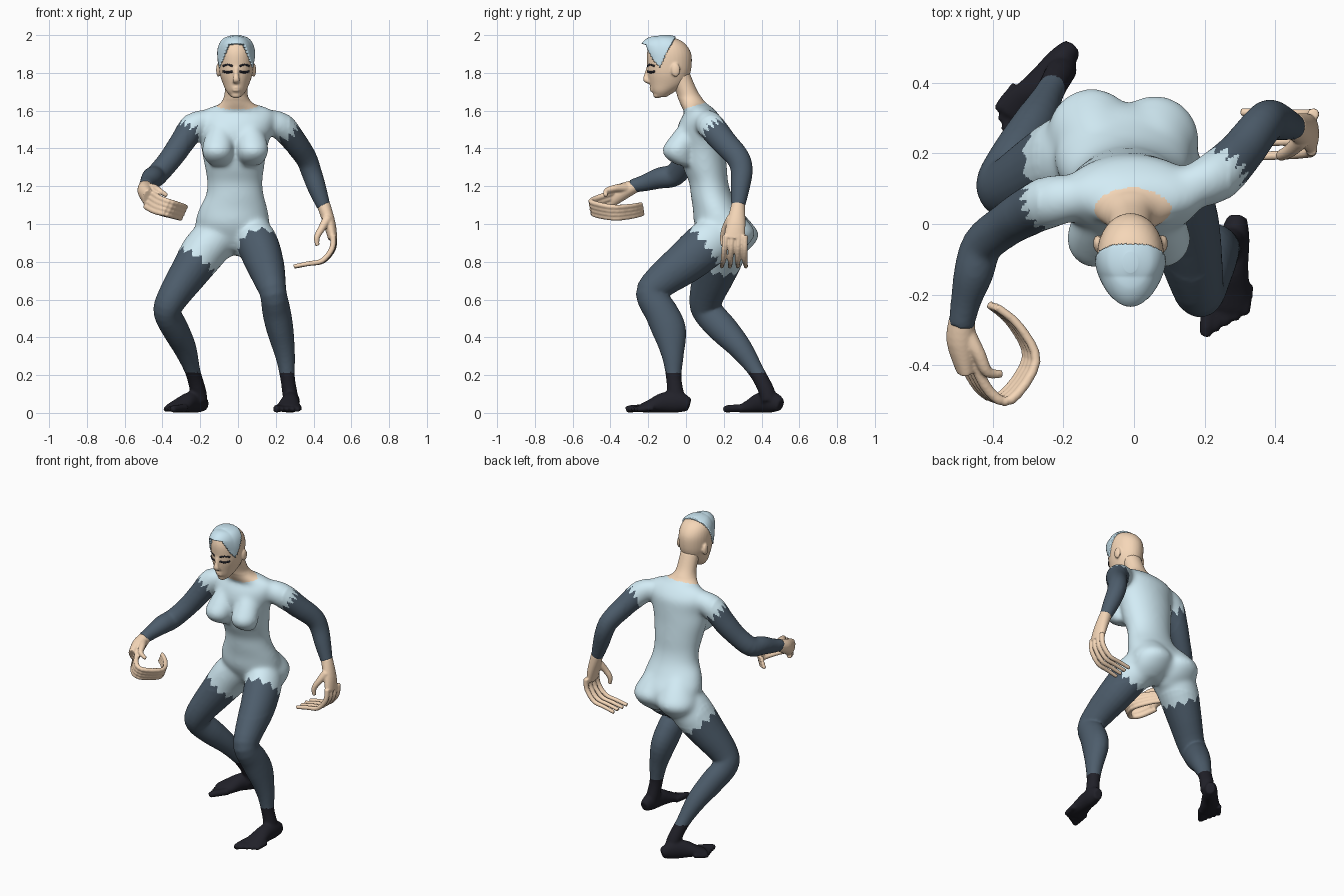
import bpy, bmesh, math
from mathutils import Vector, Matrix

def material(name, rgb):
    m = bpy.data.materials.new(name)
    m.diffuse_color = (*rgb, 1)
    return m

SKIN = material("skin", (0.92, 0.68, 0.48))
SUIT = material("pale_suit", (0.65, 0.84, 0.92))
SLEEVE = material("dark_sleeve", (0.075, 0.11, 0.15))
SOCK = material("black_sock", (0.015, 0.015, 0.022))
HAIR = material("hair", (0.60, 0.80, 0.90))

def spline(pts, k):
    """Catmull-Rom samples through tuples of any length."""
    p = [pts[0]] + list(pts) + [pts[-1]]
    out = []
    for i in range(1, len(p) - 2):
        for s in range(k):
            t = s / k
            out.append([0.5 * (2*b + (c-a)*t + (2*a-5*b+4*c-d)*t*t + (3*b-a-3*c+d)*t**3)
                        for a, b, c, d in zip(p[i-1], p[i], p[i+1], p[i+2])])
    return out + [list(pts[-1])]

def loft(bm, pts, flat=False, k=4, n=24):
    """Closed tube through (x, y, z, half width, half depth) stations."""
    st = spline(pts, k)
    rings = []
    for i, (x, y, z, a, b) in enumerate(st):
        t = Vector(st[min(i+1, len(st)-1)][:3]) - Vector(st[max(i-1, 0)][:3])
        t = Vector((0, 0, 1)) if flat else t.normalized()
        v = t.cross(Vector((1, 0, 0))).normalized()
        u = v.cross(t)
        rings.append([bm.verts.new(Vector((x, y, z)) + u*a*math.cos(q) + v*b*math.sin(q))
                      for q in (2*math.pi*j/n for j in range(n))])
    for r, s in zip(rings, rings[1:]):
        for j in range(n):
            bm.faces.new((r[j], r[(j+1) % n], s[(j+1) % n], s[j]))
    bm.faces.new(rings[0][::-1])
    bm.faces.new(rings[-1])

def ball(bm, c, r):
    m = Matrix.Translation(c) @ Matrix.Diagonal((*r, 1))
    bmesh.ops.create_uvsphere(bm, u_segments=24, v_segments=16, radius=1, matrix=m)

def finish(bm, name, mats, voxel=None, smooth=4, solid=None, blend=None):
    """Turn a bmesh into an object, optionally fusing its parts into one skin."""
    bmesh.ops.recalc_face_normals(bm, faces=bm.faces)
    me = bpy.data.meshes.new(name)
    bm.to_mesh(me)
    bm.free()
    ob = bpy.data.objects.new(name, me)
    bpy.context.collection.objects.link(ob)
    if voxel:
        r = ob.modifiers.new("fuse", 'REMESH')
        r.mode, r.voxel_size = 'VOXEL', voxel
        s = ob.modifiers.new("soften", 'SMOOTH')
        s.factor, s.iterations = 0.5, smooth
        dg = bpy.context.evaluated_depsgraph_get()
        ob.data = bpy.data.meshes.new_from_object(ob.evaluated_get(dg))
        ob.modifiers.clear()
    if blend:                              # extra softening where parts join
        b = bmesh.new()
        b.from_mesh(ob.data)
        area = [v for v in b.verts if blend(v.co)]
        for _ in range(22):
            bmesh.ops.smooth_vert(b, verts=area, factor=.5,
                                  use_axis_x=True, use_axis_y=True, use_axis_z=True)
        b.to_mesh(ob.data)
        b.free()
    if solid:
        s = ob.modifiers.new("thickness", 'SOLIDIFY')
        s.thickness, s.offset = solid, -1
    ob.data.materials.clear()
    for m in mats:
        ob.data.materials.append(m)
    for p in ob.data.polygons:
        p.use_smooth = True
    return ob

# Torso, neck, chest and seat
body = bmesh.new()
loft(body, [(-.02, .20, .86, .09, .08), (-.03, .21, .92, .16, .13), (-.03, .19, 1.0, .196, .147),
            (-.025, .16, 1.08, .182, .124), (-.017, .135, 1.15, .155, .11), (-.017, .12, 1.22, .147, .104),
            (-.018, .10, 1.30, .158, .117), (-.02, .085, 1.40, .175, .122), (-.01, .075, 1.48, .19, .126),
            (-.005, .08, 1.55, .205, .112), (0, .08, 1.60, .185, .077), (0, .07, 1.632, .11, .05)], flat=True)
loft(body, [(0, .07, 1.58, .16, .07), (-.005, .042, 1.63, .10, .072), (-.01, .022, 1.665, .068, .065),
            (-.01, 0, 1.71, .06, .058), (-.01, -.04, 1.80, .06, .06)], flat=True)
for x, y, z in [(-.12, .26, .94), (.06, .24, .95)]:
    loft(body, [(x*.7, y-.07, z+.16, .07, .07), (x*.9, y-.025, z+.07, .105, .11), (x, y, z, .125, .127),
                (x, y-.02, z-.07, .11, .10), (x, y-.06, z-.12, .08, .07)], flat=True)
for s in (-1, 1):
    loft(body, [(-.015 + s*dx, y, z, a, b) for dx, y, z, a, b in
                [(.08, .03, 1.53, .05, .06), (.088, -.01, 1.46, .074, .076), (.094, -.043, 1.395, .083, .084),
                 (.092, -.035, 1.345, .072, .068), (.09, -.005, 1.31, .045, .04)]], flat=True)

# Arms, shoulder to wrist
loft(body, [(-.14, .08, 1.55, .055, .06), (-.23, .065, 1.52, .072, .075), (-.30, .035, 1.425, .066, .07),
            (-.365, -.005, 1.335, .06, .062), (-.43, -.06, 1.26, .058, .06), (-.455, -.14, 1.243, .056, .056),
            (-.477, -.22, 1.217, .043, .044), (-.49, -.29, 1.2, .036, .035)])
loft(body, [(.14, .10, 1.55, .055, .06), (.225, .13, 1.52, .072, .075), (.30, .20, 1.435, .064, .068),
            (.36, .275, 1.35, .057, .062), (.387, .295, 1.28, .054, .058), (.418, .287, 1.19, .049, .05),
            (.455, .275, 1.09, .036, .036)])

# Legs, hip to ankle
loft(body, [(-.09, .19, .95, .11, .12), (-.17, .19, .87, .12, .13), (-.26, .15, .74, .102, .113),
            (-.352, .105, .60, .081, .088), (-.374, .12, .53, .072, .081), (-.33, .20, .44, .07, .078),
            (-.28, .29, .34, .06, .062), (-.24, .372, .22, .041, .042), (-.212, .425, .12, .042, .042),
            (-.20, .44, .06, .04, .04)])
loft(body, [(.06, .20, .95, .10, .12), (.10, .12, .90, .11, .125), (.14, 0, .80, .102, .114),
            (.17, -.13, .70, .083, .092), (.187, -.187, .63, .071, .079), (.205, -.13, .53, .075, .088),
            (.225, -.087, .43, .07, .089), (.25, -.07, .30, .052, .058), (.262, -.065, .19, .039, .041),
            (.275, -.055, .10, .04, .045), (.28, -.05, .06, .038, .05)])

def foot(heel, toe):
    h = Vector((*heel, 0))
    d = (Vector((*toe, 0)) - h).normalized()
    side = Vector((-d.y, d.x, 0))
    if side.x * heel[0] > 0:
        side = -side                       # big toe points to the midline
    def at(a, l, z, rx, rz):
        return (*(h + d*a + side*l)[:2], z, rx, rz)
    loft(body, [at(-.005, 0, .042, .028, .034), at(.05, 0, .056, .042, .055), at(.13, 0, .055, .048, .054),
                at(.20, 0, .037, .06, .036), at(.255, .004, .024, .063, .022)])
    for i in range(5):
        l, end, r = .05 - .026*i, .34 - .018*i, .021 if i == 0 else .016
        loft(body, [at(.22 - .01*i, l, .026, r, r), at(end - .03, l, .022, r, r),
                    at(end, l, .016, r*.8, r*.8)], n=12)

foot((.292, .014), (.253, -.315))
foot((-.178, .498), (-.365, .266))
body = finish(body, "body", [SUIT, SLEEVE, SOCK, SKIN], voxel=.008, smooth=5,
              blend=lambda c: .8 < c.z < 1.66 and abs(c.x) < .27)

# Suit colours: dark limbs with jagged borders, black socks, bare neck
def beyond(p, start, end, border, jag):
    a = Vector(start)
    d = (Vector(end) - a).normalized()
    r = p - a
    v = d.cross(Vector((1, 0, 0))).normalized()
    ang = math.atan2(r.dot(v), r.dot(v.cross(d))) / math.tau
    return r.dot(d) > border + jag * abs((ang * 11 % 1) * 2 - 1)

for f in body.data.polygons:
    p = f.center
    if p.z < .215:
        f.material_index = 2
    elif p.z > 1.612 + .3*p.y and abs(p.x + .01) < .14:
        f.material_index = 3
    elif p.z > 1.06 and abs(p.x) > .21:
        arm = ((-.25, .06, 1.53), (-.43, -.06, 1.26)) if p.x < 0 else ((.25, .13, 1.53), (.36, .27, 1.35))
        f.material_index = int(beyond(p, *arm, .01, .05))
    elif p.z < 1.0:
        leg = ((-.12, .2, .93), (-.37, .1, .58), .15) if p.x < -.015 else ((.09, .2, .95), (.18, -.19, .65), .115)
        f.material_index = int(beyond(p, *leg, .035))

# Hands: palm, four long curled fingers, thumb
def hand(name, palm, finger, step, spread, thumb):
    bm = bmesh.new()
    loft(bm, palm)
    n = len(finger) - 1
    for i in range(4):
        pts = [(*(Vector(c) + Vector(step) * i * (1 + spread*j/n)), .0165 - .005*j/n, .0165 - .005*j/n)
               for j, c in enumerate(finger)]
        loft(bm, pts, n=12)
    loft(bm, [(*c, r, r) for c, r in zip(thumb, (.026, .02, .016, .011))], n=12)
    finish(bm, name, [SKIN], voxel=.005, smooth=3)

hand("raised_hand",
     [(-.488, -.265, 1.202, .036, .034), (-.49, -.33, 1.175, .042, .044), (-.475, -.41, 1.135, .03, .052)],
     [(-.455, -.39, 1.165), (-.41, -.475, 1.135), (-.35, -.50, 1.115), (-.278, -.39, 1.09),
      (-.325, -.29, 1.095), (-.39, -.235, 1.105)],
     (-.011, .004, -.024), -.3,
     [(-.47, -.32, 1.19), (-.44, -.37, 1.19), (-.415, -.42, 1.175), (-.375, -.425, 1.15)])
hand("lowered_hand",
     [(.452, .277, 1.105, .036, .036), (.485, .265, 1.0, .032, .05), (.502, .255, .92, .024, .056)],
     [(.503, .21, .94), (.498, .203, .87), (.445, .197, .805), (.37, .193, .79), (.295, .19, .775)],
     (.002, .034, 0), .25,
     [(.475, .24, 1.03), (.445, .21, .98), (.418, .195, .93), (.42, .195, .885)])

# Head: skull, nose, lips, chin, ears
HEAD = [(1.672, -.158, -.105, .026), (1.70, -.18, -.06, .05), (1.74, -.192, -.005, .069), (1.79, -.202, .02, .086),
        (1.84, -.206, .03, .093), (1.90, -.207, .028, .094), (1.945, -.193, .004, .084), (1.975, -.168, -.034, .06),
        (1.989, -.135, -.08, .02)]
RINGS = [(-.01, (f+b)/2, z, w, (b-f)/2) for z, f, b, w in HEAD]
head = bmesh.new()
loft(head, RINGS, flat=True, n=32)
loft(head, [(-.01, -.195, 1.835, .012, .012), (-.01, -.207, 1.79, .013, .014),
            (-.01, -.212, 1.764, .019, .015), (-.01, -.195, 1.752, .017, .01)], n=16)
for z, r in ((1.722, .025), (1.708, .022)):
    ball(head, (-.01, -.177, z), (r, .016, .008))
ball(head, (-.01, -.152, 1.683), (.028, .022, .018))
for s in (-1, 1):
    ball(head, (-.01 + s*.094, -.055, 1.815), (.012, .024, .036))
finish(head, "head", [SKIN], voxel=.006, smooth=3)

# Brows and closed lashes
marks = bmesh.new()
for s in (-1, 1):
    for z, r, arc in ((1.836, .006, .008), (1.808, .006, -.005)):
        loft(marks, [(-.01 + s*x, y, z + dz, r, r) for x, y, dz in
                     ((.018, -.202, 0), (.044, -.188, arc), (.068, -.165, 0))], n=10)
finish(marks, "brows_and_lashes", [SOCK])

# Hair: cropped cap swept forward, cut from an enlarged skull
hair = bmesh.new()
loft(hair, RINGS, flat=True, k=12, n=96)
for v in hair.verts:
    v.co = Vector((-.01, -.09, 1.85)) + (v.co - Vector((-.01, -.09, 1.85))) * 1.075
bald = [v for v in hair.verts if v.co.y > -.05 - .5*(2 - v.co.z)
        or v.co.z < 1.935 - 2.4*max(0, abs(v.co.x + .01) - .045)]
bmesh.ops.delete(hair, geom=bald, context='VERTS')
for v in hair.verts:
    lift = max(0, -.15 - v.co.y) * max(0, min(1, (v.co.z - 1.88) / .06))
    v.co.y -= lift * .5
    v.co.z += lift * .3
finish(hair, "hair", [HAIR], solid=.016)
